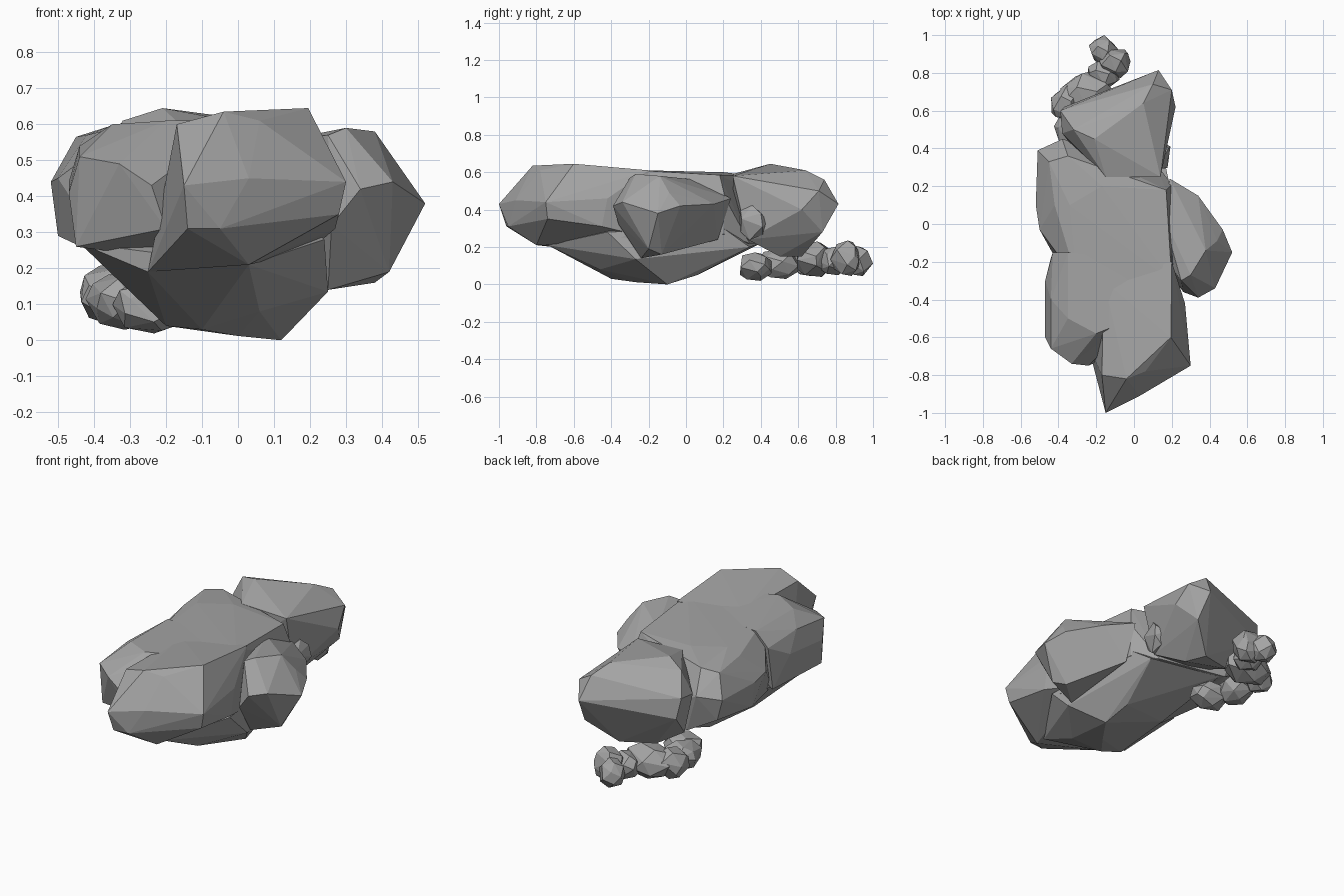
import bpy, bmesh, math, random
from mathutils import Vector

random.seed(11)

stone = bpy.data.materials.new("dark_stone")
stone.diffuse_color = (.37, .37, .37, 1)


def hull(name, pts):
    """Faceted convex stone through the given corner points."""
    bm = bmesh.new()
    for p in pts:
        bm.verts.new(p)
    res = bmesh.ops.convex_hull(bm, input=bm.verts)
    junk = {g for g in res["geom_interior"] + res["geom_unused"]
            if isinstance(g, bmesh.types.BMVert)}
    bmesh.ops.delete(bm, geom=list(junk), context='VERTS')
    bmesh.ops.recalc_face_normals(bm, faces=bm.faces)
    me = bpy.data.meshes.new(name)
    bm.to_mesh(me)
    bm.free()
    me.materials.append(stone)
    ob = bpy.data.objects.new(name, me)
    bpy.context.collection.objects.link(ob)
    return ob


def pebble(name, centre, radii, n=20):
    """Rough stone: hull of jittered points spread over an ellipsoid."""
    pts = []
    for i in range(n):
        z = 1 - 2 * (i + 0.5) / n
        a = i * 2.39996 + random.uniform(-.35, .35)
        r = math.sqrt(1 - z * z)
        k = random.uniform(.92, 1.12)
        d = (r * math.cos(a) * k, r * math.sin(a) * k, z)
        pts.append([c + s * q for c, s, q in zip(centre, radii, d)])
    return hull(name, pts)


def fuse(parts, name):
    """Union overlapping stones into one skin."""
    base = parts[0]
    for p in parts[1:]:
        m = base.modifiers.new("union", 'BOOLEAN')
        m.operation, m.solver, m.object = 'UNION', 'EXACT', p
    dg = bpy.context.evaluated_depsgraph_get()
    base.data = bpy.data.meshes.new_from_object(base.evaluated_get(dg))
    base.modifiers.clear()
    for p in parts[1:]:
        bpy.data.objects.remove(p)
    base.name = name


# Pointed front block
front = hull("front_block", [
    (-.15, -1, .43), (-.14, -.96, .31), (-.05, -.95, .31), (.03, -.8, .21),
    (-.25, -.62, .19), (.03, -.91, .45), (.15, -.8, .43), (.3, -.75, .44),
    (.28, -.74, .35), (-.17, -.8, .6), (-.04, -.82, .635), (.06, -.78, .61),
    (.195, -.6, .645), (.27, -.42, .46), (.27, -.45, .31), (.22, -.7, .31),
    (-.16, -.3, .6), (.2, -.2, .61), (-.16, -.3, .2), (.2, -.2, .25)])

# Left front block, set back behind a groove
left = hull("left_block", [
    (-.44, -.66, .51), (-.47, -.6, .41), (-.45, -.62, .26), (-.33, -.74, .49),
    (-.24, -.75, .43), (-.2, -.73, .31), (-.2, -.58, .61), (-.35, -.5, .6),
    (-.44, -.4, .54), (-.47, -.3, .44), (-.44, -.18, .27), (-.43, -.15, .52),
    (-.35, -.15, .6), (0, -.5, .61), (0, -.4, .2), (0, -.2, .605)])

# Middle of the ridge with its left shoulder
middle = hull("middle_block", [
    (-.5, -.03, .45), (-.52, .1, .44), (-.51, .39, .44), (-.5, .1, .29),
    (-.47, .38, .31), (-.45, .33, .565), (-.42, .1, .57), (-.34, .1, .6),
    (-.17, .2, .6), (.17, .18, .585), (.2, .21, .46), (.2, -.3, .612),
    (-.3, -.3, .6), (.19, .2, .27), (.1, .34, .22), (-.3, .42, .22),
    (-.38, .45, .45), (-.35, .36, .58), (-.35, -.3, .22), (.24, -.35, .25)])

# Undercut keel that reaches the ground
keel = hull("keel", [
    (.12, -.1, 0), (0, -.27, .012), (-.1, -.4, .03), (-.2, -.35, .04),
    (.06, -.46, .08), (.25, -.27, .135), (.24, -.42, .28), (-.25, -.62, .19),
    (.03, -.74, .21), (-.41, -.2, .27), (-.18, .03, .06), (.1, .06, .05),
    (.16, .34, .2), (-.28, .4, .22), (.19, .2, .3), (-.44, -.55, .27),
    (0, 0, .5)])

# Boulder on the right flank, in an upper and a lower mass
flank = hull("right_boulder", [
    (.19, .24, .46), (.34, .15, .43), (.47, -.03, .42), (.52, -.15, .38),
    (.43, -.34, .44), (.34, -.39, .42), (.29, -.35, .46), (.25, -.3, .57),
    (.3, -.27, .59), (.38, -.14, .58), (.44, -.09, .49), (.42, -.2, .19),
    (.38, -.13, .16), (.25, -.24, .14), (.26, -.36, .32), (.2, .17, .24),
    (.15, .05, .56), (.1, -.1, .4)])

# Rounded rear boulder
rear = hull("rear_boulder", [
    (-.21, .45, .645), (.05, .64, .61), (-.32, .5, .61), (-.39, .6, .5),
    (-.37, .62, .38), (.13, .815, .43), (.1, .74, .56), (.2, .71, .5),
    (.22, .62, .4), (.16, .42, .52), (.15, .73, .28), (0, .62, .15),
    (-.2, .56, .17), (.05, .5, .15), (.13, .33, .24), (-.34, .5, .25),
    (-.38, .48, .48), (.14, .25, .58), (-.15, .25, .59), (-.2, .25, .3)])

# Small stone wedged at the right waist
wedge = pebble("waist_stone", (.13, .355, .33), (.075, .08, .1), 14)

fuse([front, left, middle, keel, flank, rear, wedge], "main_rock")

# Chain of small stones on the ground behind
small = [pebble("small_stone", c, r) for c, r in (
    ((-.24, .37, .095), (.11, .10, .08)),
    ((-.32, .50, .11), (.10, .12, .085)),
    ((-.36, .64, .13), (.085, .09, .09)),
    ((-.24, .69, .135), (.14, .11, .10)),
    ((-.16, .79, .125), (.09, .08, .08)),
    ((-.10, .86, .14), (.09, .085, .10)),
    ((-.16, .92, .125), (.075, .075, .085)))]
fuse(small, "small_rocks")
